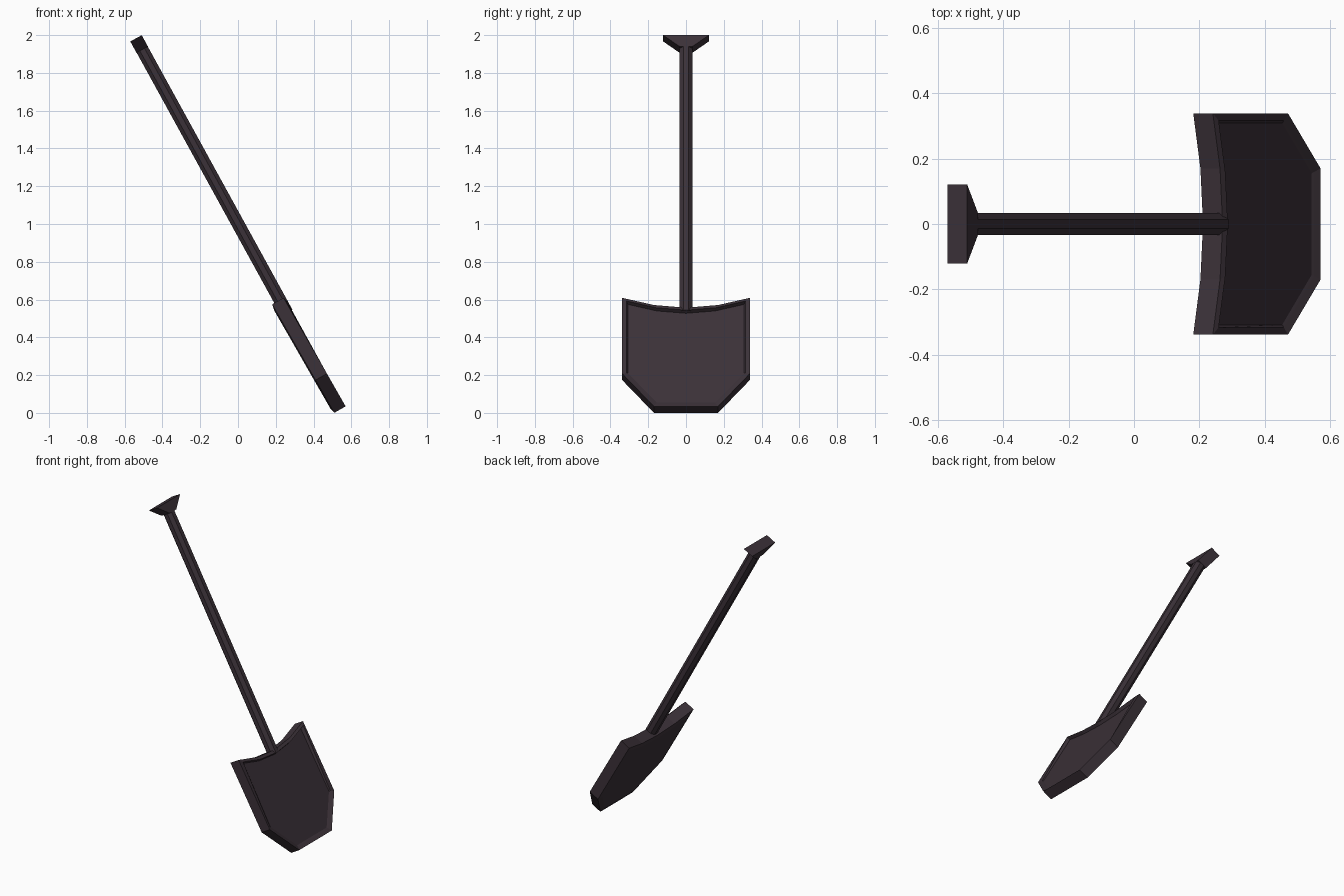
import bpy, bmesh, math
from mathutils import Matrix, Vector

cube = bpy.data.objects.get("Cube")
if cube:
    bpy.data.objects.remove(cube, do_unlink=True)

# One dark purple-grey material
COLOUR = (0.044, 0.031, 0.040, 1)
dark = bpy.data.materials.new("dark_purple_grey")
dark.use_nodes = True
dark.diffuse_color = COLOUR
bsdf = dark.node_tree.nodes["Principled BSDF"]
bsdf.inputs["Base Color"].default_value = COLOUR
bsdf.inputs["Roughness"].default_value = 0.8


def frame(origin, degrees):
    """Local x = across, local y = up the tool, local z = out of the blade face."""
    a = math.radians(degrees)
    across = Vector((0, 1, 0))
    up = Vector((-math.sin(a), 0, math.cos(a)))
    m = Matrix((across, up, across.cross(up))).transposed().to_4x4()
    m.translation = origin
    return m


def loft(name, rings, matrix):
    """Skin closed rings of equal point count and cap both ends."""
    bm = bmesh.new()
    loops = [[bm.verts.new(p) for p in ring] for ring in rings]
    for low, high in zip(loops, loops[1:]):
        for i in range(len(low)):
            j = (i + 1) % len(low)
            bm.faces.new((low[i], low[j], high[j], high[i]))
    bm.faces.new(loops[0][::-1])
    bm.faces.new(loops[-1])
    bmesh.ops.transform(bm, matrix=matrix, verts=bm.verts)
    bmesh.ops.recalc_face_normals(bm, faces=bm.faces)
    mesh = bpy.data.meshes.new(name)
    bm.to_mesh(mesh)
    bm.free()
    mesh.materials.append(dark)
    obj = bpy.data.objects.new(name, mesh)
    bpy.context.collection.objects.link(obj)
    return obj


# Blade: flat, slightly proud back and a shallow recessed front with a lip on top
HALF, THICK = 0.338, 0.0345
side = [(0.17, 0), (HALF, 0.2), (HALF, 0.662), (0.17, 0.618)]
outline = side + [(0, 0.602)] + [(-x, y) for x, y in reversed(side)]


def blade_ring(inset, depth, top_depth):
    ring = []
    for x, y in outline:
        z = top_depth if y > 0.5 else depth
        ring.append((x * (1 - inset / HALF), inset + y * (1 - 2 * inset / 0.64), z))
    return ring


loft("blade", [
    blade_ring(0.03, -THICK - 0.007, -THICK - 0.007),
    blade_ring(0, -THICK, -THICK),
    blade_ring(0, THICK, THICK),
    blade_ring(0.022, THICK - 0.010, THICK + 0.007),
    blade_ring(0.03, THICK - 0.014, THICK - 0.014),
], frame((0.54, 0, 0.0175), 29.8))

# Straight eight-sided shaft
tool = frame((-0.54, 0, 1.983), 28.8)
RADIUS = 0.0365


def shaft_ring(y):
    angles = [math.pi / 8 + k * math.pi / 4 for k in range(8)]
    return [(RADIUS * math.cos(a), y, RADIUS * math.sin(a)) for a in angles]


loft("shaft", [shaft_ring(-1.66), shaft_ring(-0.06)], tool)


# Flared grip at the top of the shaft
def grip_ring(half, y):
    return [(-half, y, -0.0345), (half, y, -0.0345), (half, y, 0.0345), (-half, y, 0.0345)]


loft("grip", [grip_ring(0.034, -0.068), grip_ring(0.121, 0)], tool)
